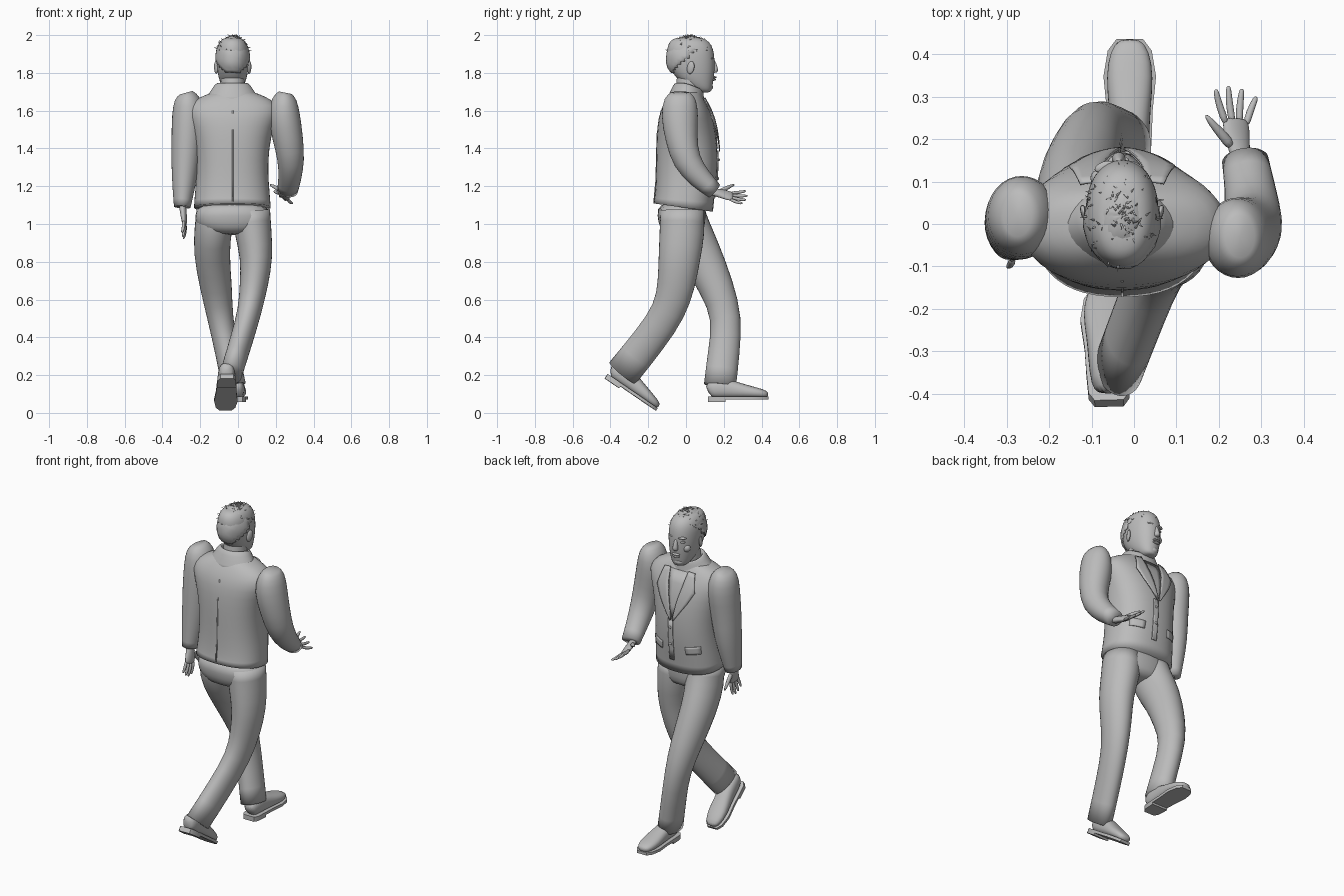
import bpy, bmesh, math, random
from mathutils import Vector, Matrix
from mathutils.bvhtree import BVHTree

if "Cube" in bpy.data.objects:
    bpy.data.objects.remove(bpy.data.objects["Cube"])
random.seed(4)

clay = bpy.data.materials.new("clay_grey")
clay.use_nodes = True
grey = (0.5, 0.5, 0.5, 1)
clay.diffuse_color = grey
clay.node_tree.nodes["Principled BSDF"].inputs["Base Color"].default_value = grey


def finish(name, bm, subdiv=0, thick=0):
    bmesh.ops.recalc_face_normals(bm, faces=bm.faces)
    me = bpy.data.meshes.new(name)
    bm.to_mesh(me)
    bm.free()
    ob = bpy.data.objects.new(name, me)
    bpy.context.collection.objects.link(ob)
    me.materials.append(clay)
    for p in me.polygons:
        p.use_smooth = True
    if thick:
        ob.modifiers.new("thickness", 'SOLIDIFY').thickness = thick
    if subdiv:
        m = ob.modifiers.new("smooth", 'SUBSURF')
        m.levels = m.render_levels = subdiv
    return ob


def loft(name, rings, flat=False, ref=(1, 0, 0), n=16, power=2, crisp=True, subdiv=1,
         mat=None, edit=None):
    """Tube through rings (x, y, z, half width, half depth)."""
    bm = bmesh.new()
    crease = bm.edges.layers.float.new("crease_edge")
    pts = [Vector(r[:3]) for r in rings]
    loops = []
    for i, r in enumerate(rings):
        t = (pts[min(i + 1, len(pts) - 1)] - pts[max(i - 1, 0)]).normalized()
        if flat:
            t = Vector((0, 0, 1))
        u = Vector(ref)
        u = (u - t * u.dot(t)).normalized()
        v = t.cross(u)
        loop = []
        for k in range(n):
            c, s = math.cos(k * math.tau / n), math.sin(k * math.tau / n)
            c = math.copysign(abs(c) ** (2 / power), c) * 1.025
            s = math.copysign(abs(s) ** (2 / power), s) * 1.025
            loop.append(bm.verts.new(pts[i] + u * r[3] * c + v * r[4] * s))
        loops.append(loop)
    for a, b in zip(loops, loops[1:]):
        for k in range(n):
            bm.faces.new((a[k], a[k - 1], b[k - 1], b[k]))
    for loop in (loops[0], loops[-1]):
        cap = bm.faces.new(loop)
        if crisp:
            for e in cap.edges:
                e[crease] = 1
    if edit:
        for v in bm.verts:
            edit(v.co)
    if mat:
        bm.transform(mat)
    return finish(name, bm, subdiv)


def blob(name, loc, size, rot=(0, 0, 0)):
    bm = bmesh.new()
    bmesh.ops.create_uvsphere(bm, u_segments=16, v_segments=10, radius=1)
    turn = Matrix.Rotation(rot[2], 4, 'Z') @ Matrix.Rotation(rot[0], 4, 'X')
    bm.transform(Matrix.Translation(loc) @ turn @ Matrix.Diagonal((*size, 1)))
    return finish(name, bm)


# Jacket body
def hem(co):
    if co.z < 1.1:
        co.z -= 0.14 * co.y

jacket = loft("jacket_body", [
    (-.03, -.015, 1.085, .2, .155), (-.03, -.005, 1.16, .195, .155), (-.03, .005, 1.27, .185, .16),
    (-.03, .005, 1.4, .19, .16), (-.03, 0, 1.52, .215, .15), (-.025, -.005, 1.6, .25, .13),
    (-.025, -.005, 1.655, .21, .1), (-.025, 0, 1.69, .13, .08), (-.025, .005, 1.71, .07, .06)],
    flat=True, power=2.35, n=24, edit=hem)

# Collar dips towards the chest
def dip(co):
    co.z -= 0.4 * max(0, co.y)

loft("jacket_collar", [
    (-.03, 0, 1.65, .155, .105), (-.03, .005, 1.7, .12, .09), (-.03, .015, 1.75, .09, .075),
    (-.03, .02, 1.748, .08, .068), (-.03, .02, 1.7, .07, .06)], flat=True, edit=dip)

# Sleeves
loft("left_sleeve", [
    (.25, -.03, 1.695, .035, .05), (.245, -.03, 1.67, .065, .085), (.24, -.035, 1.58, .088, .1),
    (.265, -.025, 1.45, .08, .085), (.283, 0, 1.33, .07, .075), (.275, .075, 1.24, .06, .06),
    (.262, .15, 1.175, .055, .045)])
loft("right_sleeve", [
    (-.275, .02, 1.695, .035, .05), (-.268, .02, 1.67, .07, .085), (-.262, .02, 1.58, .088, .1),
    (-.27, .005, 1.45, .082, .09), (-.28, 0, 1.3, .073, .085), (-.29, -.02, 1.16, .055, .065),
    (-.295, -.03, 1.09, .044, .055)])

# Trousers
loft("trouser_hips", [
    (-.03, -.02, 1.12, .185, .13), (-.03, -.025, 1.04, .2, .127), (-.03, -.02, .98, .185, .12),
    (-.03, -.015, .94, .12, .09)], flat=True, power=2.3, crisp=False)
loft("right_trouser_leg", [
    (-.12, -.01, 1.07, .1, .11), (-.13, 0, .98, .1, .125), (-.143, .075, .85, .095, .11),
    (-.115, .165, .66, .085, .092), (-.095, .22, .5, .066, .078), (-.058, .2, .32, .062, .084),
    (-.022, .18, .145, .064, .085)])
loft("left_trouser_leg", [
    (.07, -.02, 1.07, .1, .115), (.08, -.02, .95, .098, .12), (.1, -.035, .82, .085, .11),
    (.085, -.05, .68, .075, .1), (.063, -.085, .54, .062, .088), (.02, -.19, .39, .06, .088),
    (-.035, -.335, .212, .058, .09)])

# Shoes, built heel first along +y and then placed
def shoe(side, heel, pitch, yaw):
    mat = Matrix.Translation(heel) @ Matrix.Rotation(yaw, 4, 'Z') @ Matrix.Rotation(pitch, 4, 'X')
    shape = [(.008, .028, .065), (.03, .042, .1), (.1, .046, .105), (.16, .048, .085),
             (.24, .056, .062), (.3, .046, .047), (.328, .025, .03)]
    loft(side + "_shoe_upper", [(0, y, .02 + h / 2, w, h / 2) for y, w, h in shape],
         crisp=False, power=2.4, mat=mat)
    for part, z, high, length in (("sole", .012, .016, 1), ("heel", 0, .014, .1)):
        bm = bmesh.new()
        half = [(w + .006, y) for y, w, h in shape if y <= length]
        outline = half + [(-w, y) for w, y in reversed(half)]
        face = bm.faces.new([bm.verts.new((x, y, z)) for x, y in outline])
        up = bmesh.ops.extrude_face_region(bm, geom=[face])["geom"]
        bmesh.ops.translate(bm, vec=(0, 0, high), verts=[v for v in up if isinstance(v, bmesh.types.BMVert)])
        bm.transform(mat)
        finish(side + "_shoe_" + part, bm)
        bpy.context.view_layer.objects.active = bpy.data.objects[side + "_shoe_" + part]
        bpy.context.object.select_set(True)
        bpy.ops.object.shade_smooth_by_angle(angle=.6)
        bpy.context.object.select_set(False)

shoe("right", (-.01, .108, .058), 0, 0)
shoe("left", (-.058, -.437, .187), -.6, .03)

# Hands: palm, four fanned fingers and a thumb
def hand(side, wrist, forward, thumb_dir, fan):
    w, f = Vector(wrist), Vector(forward).normalized()
    s = Vector(thumb_dir)
    s = (s - f * s.dot(f)).normalized()
    curl = f.cross(s) * (1 if side == "left" else -1)

    def tube(part, path):
        loft(f"{side}_{part}", [(*(w + f * a + s * b + curl * c), r, q) for a, b, c, r, q in path],
             ref=s, n=10, crisp=False)

    tube("palm", [(-.04, 0, 0, .026, .02), (0, 0, 0, .026, .019), (.04, .002, 0, .037, .017),
                  (.075, 0, 0, .039, .014), (.088, 0, 0, .032, .009)])
    for i, reach in enumerate((.072, .082, .076, .058)):
        b = .028 - i * .019
        d = b * fan
        tube("finger_" + "abcd"[i], [
            (.07, b, 0, .009, .009), (.075 + reach * .5, b + d * .5, .003, .009, .009),
            (.08 + reach * .92, b + d, .014, .007, .007), (.08 + reach, b + d, .017, .003, .003)])
    tube("thumb", [(.015, .02, 0, .014, .013), (.045, .05, .006, .012, .011),
                   (.07, .078, .01, .009, .009), (.09, .095, .012, .004, .004)])

hand("left", (.25, .165, 1.165), (-.02, .14, -.035), (-.8, 0, .6), 1)
hand("right", (-.292, -.038, 1.082), (.02, -.04, -.17), (.1, .9, 0), .2)

# Neck and head
loft("neck", [(-.028, .0, 1.62, .075, .07), (-.028, .01, 1.7, .064, .066), (-.028, .025, 1.82, .062, .068)])
skull = [(.098, 1.695, .028, .03), (.085, 1.712, .05, .052), (.058, 1.75, .067, .085),
         (.042, 1.79, .078, .107), (.03, 1.84, .085, .122), (.024, 1.9, .087, .125),
         (.02, 1.945, .08, .117), (.016, 1.975, .062, .095), (.014, 1.988, .035, .058)]
loft("head", [(-.028, y, z, a, b) for y, z, a, b in skull], flat=True, power=2.15, crisp=False, subdiv=2)

# Short hair shell: high fringe in front, low at the nape
bm = bmesh.new()
bmesh.ops.create_uvsphere(bm, u_segments=32, v_segments=24, radius=1)
bm.transform(Matrix.Translation((-.028, .018, 1.875)) @ Matrix.Diagonal((.093, .125, .121, 1)))
low = [v for v in bm.verts if v.co.z < 1.8 + .135 * max(0, min(1, (v.co.y + .06) / .15))]
bmesh.ops.delete(bm, geom=low, context='VERTS')
for v in bm.verts:
    v.co += (v.co - Vector((-.028, .018, 1.87))) * random.uniform(-.01, .015)
finish("hair", bm, thick=.006)

# Loose tufts lying on the hair
bm = bmesh.new()
for i in range(110):
    a, e = random.uniform(0, math.tau), random.uniform(.35, 1.5)
    d = Vector((math.cos(a) * math.cos(e), math.sin(a) * math.cos(e), math.sin(e)))
    spot = Vector((-.028, .018, 1.875)) + Vector((d.x * .094, d.y * .124, d.z * .12))
    lean = (d * .25 + Vector((random.uniform(-1, 1), random.uniform(-1, 1), 0)) * .6).normalized()
    across = d.cross(lean).normalized() * .003
    bm.faces.new([bm.verts.new(p) for p in (spot + across, spot - across, spot + lean * .016)])
finish("hair_tufts", bm, thick=.002)

# Face
fx = -.036
loft("nose", [(fx, .14, 1.872, .009, .012), (fx, .15, 1.84, .011, .014),
              (fx, .154, 1.813, .018, .019), (fx, .15, 1.8, .014, .013)], flat=True, n=12, crisp=False)
blob("upper_lip", (fx, .148, 1.777), (.025, .014, .006))
blob("lower_lip", (fx, .145, 1.765), (.022, .014, .007))
blob("chin", (fx, .118, 1.725), (.03, .025, .02))
for side, s in (("left", 1), ("right", -1)):
    blob(side + "_eye", (fx + s * .034, .132, 1.853), (.015, .01, .007), (0, 0, -s * .4))
    blob(side + "_brow", (fx + s * .034, .135, 1.877), (.024, .012, .007), (0, 0, -s * .35))
    blob(side + "_cheek", (fx + s * .042, .108, 1.812), (.025, .022, .025))
    blob(side + "_ear", (-.028 + s * .088, .025, 1.828), (.009, .02, .034), (-.2, 0, -s * .35))

# Tailored pieces laid over the jacket surface
bpy.context.view_layer.update()
surface = BVHTree.FromObject(jacket, bpy.context.evaluated_depsgraph_get())


def overlay(name, left, right, lift, face=1, cols=5, sub=4):
    rows = []
    for i in range(len(left) - 1):
        for k in range(sub + (i == len(left) - 2)):
            rows.append([Vector(p[i]).lerp(Vector(p[i + 1]), k / sub) for p in (left, right)])
    bm = bmesh.new()
    grid = []
    for a, b in rows:
        line = []
        for c in range(cols):
            p = a.lerp(b, c / (cols - 1))
            hit = surface.ray_cast(Vector((p.x, face, p.y)), Vector((0, -face, 0)))[0]
            line.append(bm.verts.new((p.x, (hit.y if hit else .1) + face * lift, p.y)))
        grid.append(line)
    for r, q in zip(grid, grid[1:]):
        for c in range(cols - 1):
            bm.faces.new((r[c], r[c + 1], q[c + 1], q[c]))
    finish(name, bm, thick=.006)

overlay("shirt_front", [(-.09, 1.66), (-.035, 1.4)], [(.035, 1.66), (-.02, 1.4)], .004)
for side, s in (("left", 1), ("right", -1)):
    def across(*pts):
        return [(-.028 + s * x, z) for x, z in pts]
    overlay(side + "_lapel", across((.06, 1.67), (.045, 1.58), (.025, 1.5), (.004, 1.39)),
            across((.1, 1.665), (.125, 1.565), (.09, 1.5), (.01, 1.385)), .016)
    overlay(side + "_pocket_flap", across((.075, 1.235), (.08, 1.19)), across((.155, 1.245), (.155, 1.2)), .006)
overlay("front_overlap", [(-.03, 1.39), (-.03, 1.14)], [(.0, 1.39), (.0, 1.14)], .006)
overlay("back_seam", [(-.031, 1.6), (-.031, 1.12)], [(-.025, 1.6), (-.025, 1.12)], .002, face=-1, cols=3)
for z in (1.34, 1.24):
    hit = surface.ray_cast(Vector((-.015, 1, z)), Vector((0, -1, 0)))[0]
    blob("jacket_button", hit + Vector((0, .009, 0)), (.008, .004, .008))
